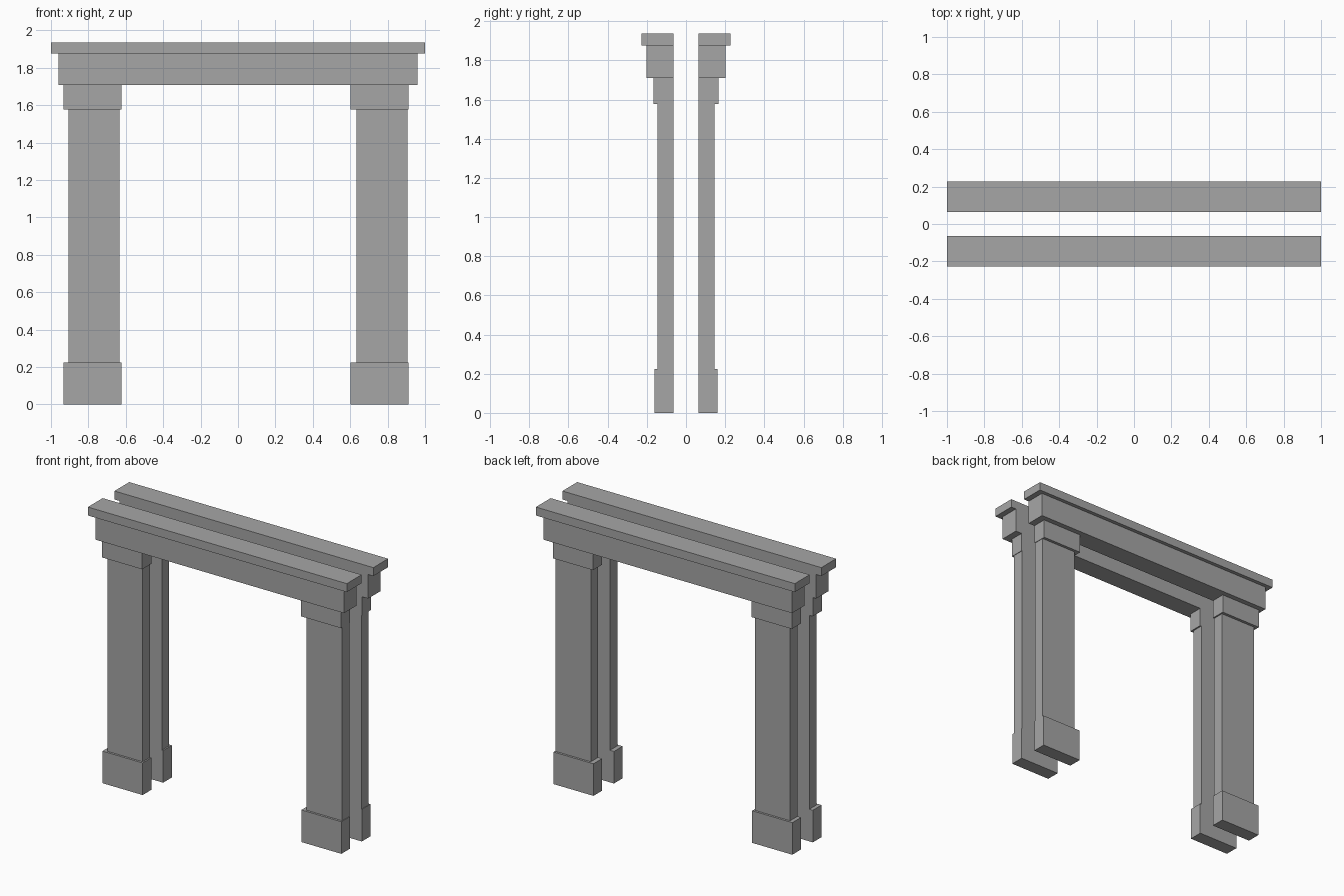
import bpy

if "Cube" in bpy.data.objects:
    bpy.data.objects.remove(bpy.data.objects["Cube"])

# Single stone grey
stone = bpy.data.materials.new("stone_grey")
stone.diffuse_color = (0.38, 0.38, 0.38, 1.0)
stone.use_nodes = True
stone.node_tree.nodes["Principled BSDF"].inputs["Base Color"].default_value = stone.diffuse_color

INNER = 0.065  # flat back plane of each half


def block(name, x0, x1, outer, z0, z1, side):
    """Box from the flat back plane out to the given depth."""
    bpy.ops.mesh.primitive_cube_add(
        size=1,
        location=((x0 + x1) / 2, side * (INNER + outer) / 2, (z0 + z1) / 2))
    ob = bpy.context.object
    ob.name = name
    ob.scale = (x1 - x0, outer - INNER, z1 - z0)
    bpy.ops.object.transform_apply(location=False, rotation=False, scale=True)
    ob.data.materials.append(stone)


for half, side in (("front", -1), ("back", 1)):
    # Pilasters: plinth, shaft and capital
    for hand, wide, narrow in (("left", (-0.934, -0.624), (-0.907, -0.634)),
                               ("right", (0.602, 0.911), (0.633, 0.907))):
        block(f"{half}_{hand}_plinth", *wide, 0.161, 0.0, 0.224, side)
        block(f"{half}_{hand}_shaft", *narrow, 0.146, 0.224, 1.578, side)
        block(f"{half}_{hand}_capital", *wide, 0.166, 1.578, 1.709, side)
    # Lintel and mantel shelf
    block(f"{half}_lintel", -0.96, 0.96, 0.202, 1.709, 1.877, side)
    block(f"{half}_mantel_shelf", -1.0, 1.0, 0.228, 1.877, 1.936, side)
